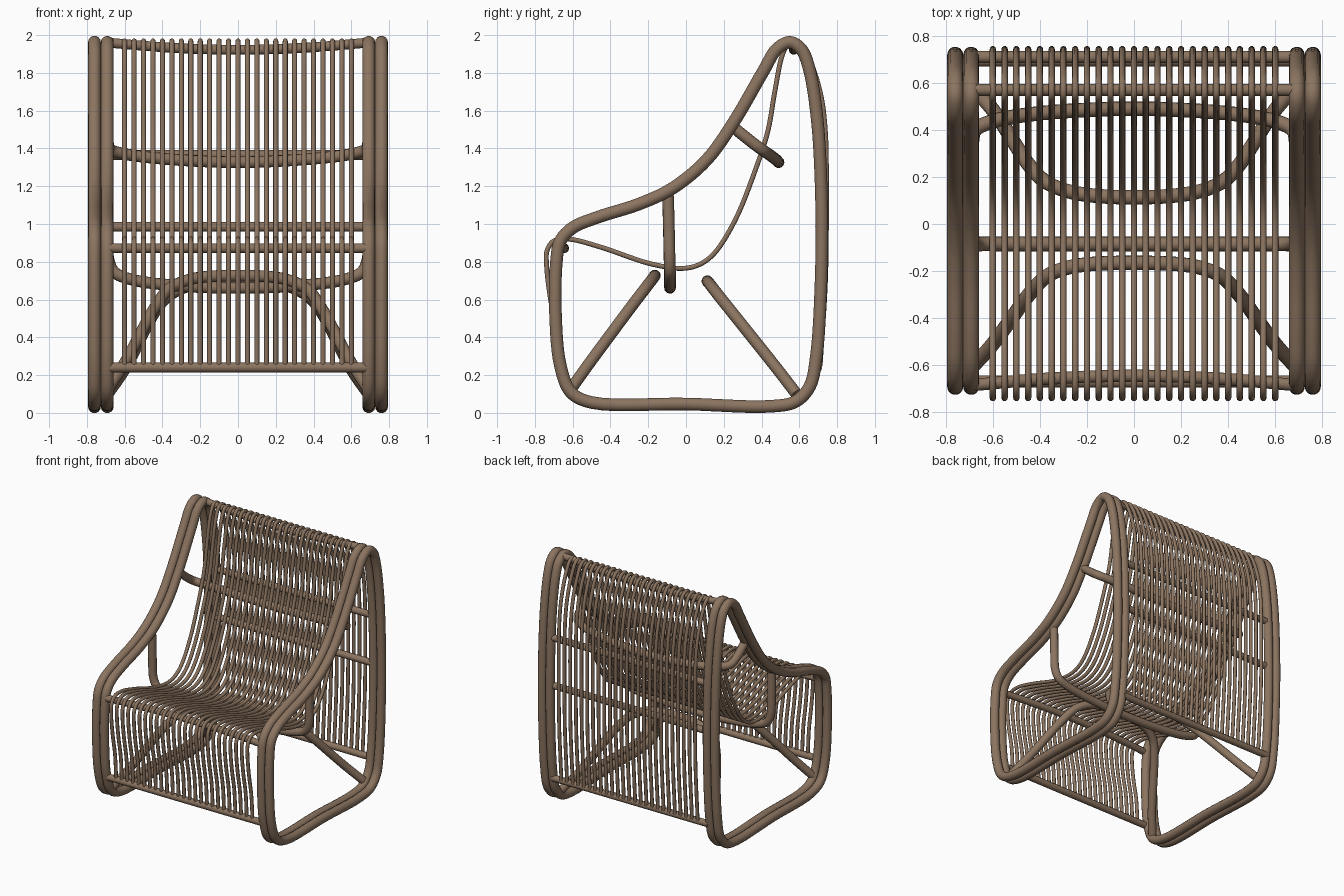
import bpy
from mathutils import Vector

if "Cube" in bpy.data.objects:
    bpy.data.objects.remove(bpy.data.objects["Cube"])

cane = bpy.data.materials.new("brown cane")
cane.diffuse_color = (0.26, 0.175, 0.117, 1)
cane.use_nodes = True
cane.node_tree.nodes["Principled BSDF"].inputs["Base Color"].default_value = cane.diffuse_color


def smooth_path(pts, closed=False, steps=6):
    """Catmull-Rom (centripetal) sampling through the given points."""
    p = [Vector(q) for q in pts]
    n = len(p)
    if closed:
        get = lambda i: p[i % n]
    else:
        ext = [p[0] * 2 - p[1]] + p + [p[-1] * 2 - p[-2]]
        get = lambda i: ext[i + 1]
    out = []
    for i in range(n if closed else n - 1):
        a, b, c, d = (get(i + k) for k in (-1, 0, 1, 2))
        t1 = (b - a).length ** 0.5
        t2 = t1 + (c - b).length ** 0.5
        t3 = t2 + (d - c).length ** 0.5
        for s in range(steps):
            t = t1 + (t2 - t1) * s / steps
            a1 = a * ((t1 - t) / t1) + b * (t / t1)
            a2 = b * ((t2 - t) / (t2 - t1)) + c * ((t - t1) / (t2 - t1))
            a3 = c * ((t3 - t) / (t3 - t2)) + d * ((t - t2) / (t3 - t2))
            b1 = a1 * ((t2 - t) / t2) + a2 * (t / t2)
            b2 = a2 * ((t3 - t) / (t3 - t1)) + a3 * ((t - t1) / (t3 - t1))
            out.append(b1 * ((t2 - t) / (t2 - t1)) + b2 * ((t - t1) / (t2 - t1)))
    if not closed:
        out.append(p[-1])
    return out


def cane_rod(name, pts, radius, closed=False, res=4):
    """Round rod swept along a smooth path, turned into a mesh."""
    path = smooth_path(pts, closed)
    cu = bpy.data.curves.new(name, 'CURVE')
    cu.dimensions = '3D'
    cu.bevel_depth = radius
    cu.bevel_resolution = res
    cu.use_fill_caps = True
    sp = cu.splines.new('POLY')
    sp.points.add(len(path) - 1)
    for pt, v in zip(sp.points, path):
        pt.co = (*v, 1)
    sp.use_cyclic_u = closed
    tmp = bpy.data.objects.new(name + "_path", cu)
    bpy.context.collection.objects.link(tmp)
    dg = bpy.context.evaluated_depsgraph_get()
    mesh = bpy.data.meshes.new_from_object(tmp.evaluated_get(dg))
    bpy.data.objects.remove(tmp)
    mesh.materials.clear()
    mesh.materials.append(cane)
    mesh.polygons.foreach_set("use_smooth", [True] * len(mesh.polygons))
    ob = bpy.data.objects.new(name, mesh)
    bpy.context.collection.objects.link(ob)
    return ob


def mirrored(half):
    """Complete a half path whose last point lies on x = 0."""
    return half + [(-x, y, z) for x, y, z in reversed(half[:-1])]


# side frames: two closed loops per side
frame = [(-0.5, 0.055), (0, 0.047), (0.45, 0.035), (0.58, 0.06), (0.655, 0.14),
         (0.69, 0.3), (0.715, 0.7), (0.718, 1.1), (0.695, 1.55), (0.65, 1.83),
         (0.61, 1.925), (0.55, 1.962), (0.48, 1.925), (0.41, 1.81), (0.25, 1.535),
         (0.11, 1.34), (-0.07, 1.19), (-0.25, 1.105), (-0.47, 1.035), (-0.6, 0.98),
         (-0.665, 0.91), (-0.686, 0.8), (-0.69, 0.5), (-0.665, 0.25), (-0.61, 0.11)]
for side, s in (("left", -1), ("right", 1)):
    for place, x in (("inner", 0.692), ("outer", 0.76)):
        cane_rod(f"{side}_{place}_frame", [(s * x, y, z) for y, z in frame],
                 0.034, closed=True, res=5)

# thin slats running up the front, over the seat and back, down the rear
slat = [(-0.675, 0.25), (-0.69, 0.45), (-0.72, 0.62), (-0.738, 0.78), (-0.735, 0.86),
        (-0.70, 0.91), (-0.62, 0.92), (-0.45, 0.877), (-0.19, 0.79), (-0.02, 0.765),
        (0.07, 0.785), (0.15, 0.845), (0.26, 1.02), (0.365, 1.28), (0.433, 1.49),
        (0.47, 1.70), (0.512, 1.90), (0.55, 1.965), (0.6, 1.96), (0.65, 1.88),
        (0.71, 1.7), (0.737, 1.5), (0.743, 1.1), (0.738, 0.7), (0.71, 0.25)]
first = cane_rod("slat_01", [(-0.6, y, z) for y, z in slat], 0.0135, res=3)
for i in range(1, 25):
    ob = first.copy()
    ob.name = f"slat_{i + 1:02d}"
    ob.location.x = i * 0.05
    bpy.context.collection.objects.link(ob)

# straight and slightly bowed cross bars
for name, end, mid in (
        ("front_lower_bar", (-0.67, 0.24), (-0.67, 0.24)),
        ("front_seat_bar", (-0.685, 0.872), (-0.645, 0.872)),
        ("top_bar", (0.57, 1.96), (0.57, 1.922)),
        ("rear_upper_bar", (0.71, 1.365), (0.71, 1.365)),
        ("rear_middle_bar", (0.71, 0.985), (0.71, 0.985)),
        ("rear_lower_bar", (0.695, 0.24), (0.695, 0.24))):
    q = [m + (e - m) * 0.3 for e, m in zip(end, mid)]
    cane_rod(name, mirrored([(0.69, *end), (0.36, *q), (0, *mid)]), 0.026)

# bent support hoops under the seat and behind the back
cane_rod("seat_hoop", mirrored([
    (0.69, -0.095, 1.15), (0.69, -0.09, 0.95), (0.685, -0.087, 0.81), (0.655, -0.085, 0.745),
    (0.56, -0.085, 0.705), (0.3, -0.085, 0.672), (0, -0.085, 0.662)]), 0.031)
cane_rod("back_hoop", mirrored([
    (0.69, 0.235, 1.525), (0.69, 0.34, 1.44), (0.675, 0.4, 1.395), (0.62, 0.43, 1.375),
    (0.45, 0.465, 1.35), (0, 0.49, 1.327)]), 0.031)
cane_rod("front_brace_hoop", mirrored([
    (0.69, -0.61, 0.125), (0.6, -0.51, 0.265), (0.43, -0.28, 0.575), (0.36, -0.215, 0.66),
    (0.24, -0.177, 0.71), (0, -0.165, 0.727)]), 0.031)
cane_rod("rear_brace_hoop", mirrored([
    (0.69, 0.585, 0.1), (0.6, 0.485, 0.23), (0.43, 0.23, 0.55), (0.36, 0.17, 0.625),
    (0.24, 0.13, 0.677), (0, 0.113, 0.697)]), 0.031)
